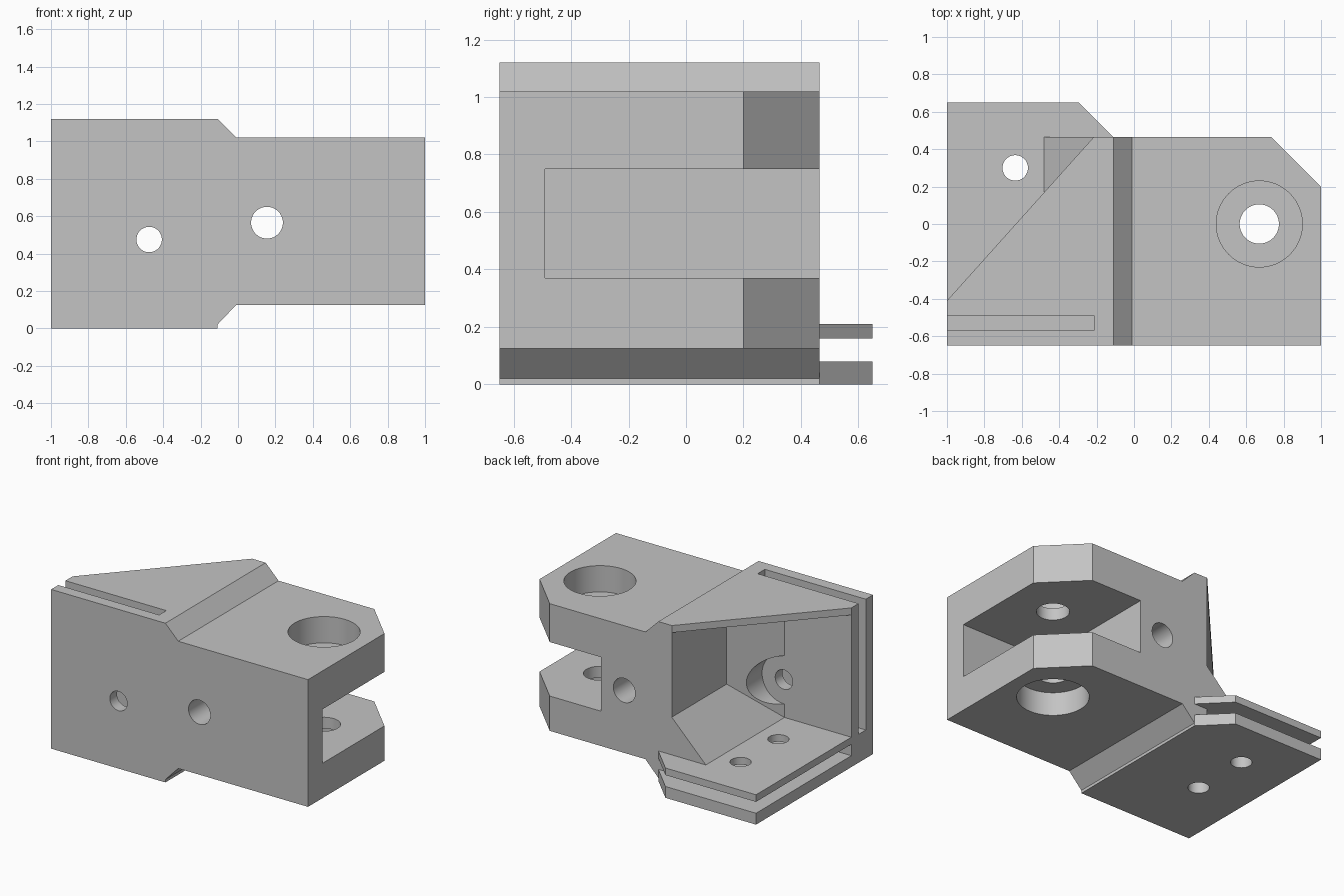
import bpy, bmesh, math
from mathutils import Vector, Matrix

cube = bpy.data.objects.get("Cube")
if cube:
    bpy.data.objects.remove(cube, do_unlink=True)

grey = bpy.data.materials.new("plain_grey")
grey.use_nodes = True
grey.diffuse_color = (0.55, 0.55, 0.55, 1)
grey.node_tree.nodes["Principled BSDF"].inputs["Base Color"].default_value = grey.diffuse_color


def finish(bm, name):
    bmesh.ops.recalc_face_normals(bm, faces=bm.faces)
    mesh = bpy.data.meshes.new(name)
    bm.to_mesh(mesh)
    bm.free()
    mesh.materials.append(grey)
    ob = bpy.data.objects.new(name, mesh)
    bpy.context.collection.objects.link(ob)
    return ob


def prism(name, points, lo, hi, axis="z"):
    """Extrude a flat outline along z (xy outline) or along y (xz outline)."""
    bm = bmesh.new()
    place = (lambda a, b: (a, b, lo)) if axis == "z" else (lambda a, b: (a, lo, b))
    face = bm.faces.new([bm.verts.new(place(a, b)) for a, b in points])
    new = bmesh.ops.extrude_face_region(bm, geom=[face])["geom"]
    step = Vector((0, 0, hi - lo)) if axis == "z" else Vector((0, hi - lo, 0))
    bmesh.ops.translate(bm, vec=step, verts=[v for v in new if isinstance(v, bmesh.types.BMVert)])
    return finish(bm, name)


def box(name, x, y, z):
    return prism(name, [(x[0], y[0]), (x[1], y[0]), (x[1], y[1]), (x[0], y[1])], *z)


def drill(name, a, b, r, lo, hi, axis="z"):
    """Round cutter: (a, b) is xy for a z hole and xz for a y hole."""
    ring = [2 * math.pi * i / 64 for i in range(64)]
    return prism(name, [(a + r * math.cos(t), b + r * math.sin(t)) for t in ring], lo, hi, axis)


# Main block from its front outline
bracket = prism("hinge_bracket", [
    (-1, 0), (-0.11, 0), (-0.11, 0.02), (-0.01, 0.125), (1, 0.125),
    (1, 1.02), (-0.01, 1.02), (-0.11, 1.12), (-1, 1.12)], -0.65, 0.65, "y")

# Rear outline, and the space above the projecting base plates
cutters = [
    prism("rear_trim", [(-0.395, 0.75), (-0.11, 0.465), (0.735, 0.465),
                        (1.1, 0.1), (1.1, 0.8), (-0.395, 0.8)], -0.1, 1.3),
    box("above_base", (-1.1, -0.05), (0.465, 0.8), (0.21, 1.3)),
]

# Corner cavity with a sloped floor and a sloped front corner
cavity = box("cavity", (-1.1, -0.215), (-0.41, 0.6), (0.21, 1.07))
bm = bmesh.new()
bm.from_mesh(cavity.data)
for corner, normal in (((-0.48, 0, 0.21), (1, 0, -1)), ((-0.48, -0.41, 0), (1, -1, 0))):
    cut = bmesh.ops.bisect_plane(bm, geom=bm.verts[:] + bm.edges[:] + bm.faces[:],
                                 plane_co=corner, plane_no=normal, clear_outer=True)
    edges = [e for e in cut["geom_cut"] if isinstance(e, bmesh.types.BMEdge)]
    bmesh.ops.holes_fill(bm, edges=bm.edges[:], sides=0)
bmesh.ops.recalc_face_normals(bm, faces=bm.faces)
bm.to_mesh(cavity.data)
bm.free()
cutters.append(cavity)

cutters += [
    # Diagonal edge of the thin top web
    prism("web_trim", [(-1.1, -0.5215), (-0.215, 0.465), (-0.215, 0.6), (-1.1, 0.6)], 1.0, 1.3),
    # Narrow slots in the front wall and in the base
    box("wall_slot", (-1.1, -0.215), (-0.57, -0.49), (0.2, 1.3)),
    prism("base_slot", [(-1.1, -0.41), (-0.215, -0.41), (-0.215, 0.465),
                        (0.1, 0.465), (0.1, 0.8), (-1.1, 0.8)], 0.08, 0.16),
    # Fork opening and its stepped pin bore
    box("fork_opening", (0.335, 1.1), (-0.49, 0.8), (0.37, 0.75)),
    drill("pin_hole", 0.67, 0, 0.105, -0.1, 1.3),
    drill("upper_bore", 0.67, 0, 0.23, 0.835, 1.3),
    drill("lower_bore", 0.67, 0, 0.23, -0.1, 0.29),
    # Holes through the body, front wall and base
    drill("body_hole", 0.155, 0.565, 0.085, -0.8, 0.8, "y"),
    drill("wall_hole", -0.475, 0.475, 0.068, -0.8, -0.3, "y"),
    drill("wall_bore", -0.475, 0.475, 0.17, -0.41, 0.2, "y"),
]
for y in (0.3, -0.12):
    cutters.append(drill("base_hole", -0.635, y, 0.068, -0.1, 0.3))

# Apply every cut, then remove the cutters
bpy.context.view_layer.objects.active = bracket
for cutter in cutters:
    mod = bracket.modifiers.new(cutter.name, "BOOLEAN")
    mod.operation = "DIFFERENCE"
    mod.solver = "EXACT"
    mod.object = cutter
    bpy.ops.object.modifier_apply(modifier=mod.name)
    bpy.data.objects.remove(cutter, do_unlink=True)

# Smooth round holes, sharp edges elsewhere
for ob in bpy.context.selected_objects:
    ob.select_set(False)
bracket.select_set(True)
bpy.ops.object.shade_smooth_by_angle(angle=math.radians(30))
